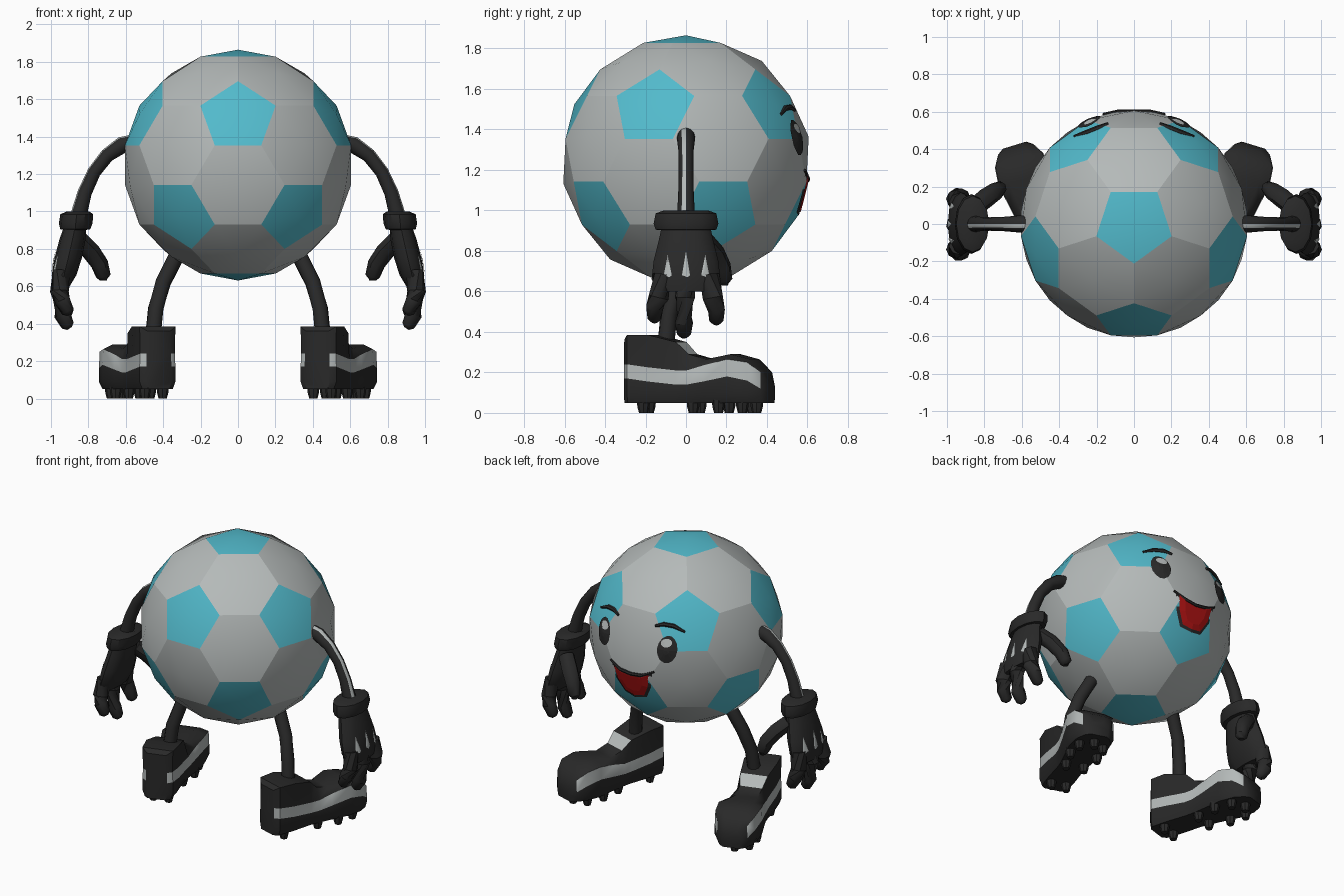
import bpy, bmesh, math
from mathutils import Vector
from mathutils.bvhtree import BVHTree

cube = bpy.data.objects.get("Cube")
if cube:
    bpy.data.objects.remove(cube, do_unlink=True)


def material(name, r, g, b):
    m = bpy.data.materials.new(name)
    m.use_nodes = True
    m.diffuse_color = (r, g, b, 1)
    m.node_tree.nodes["Principled BSDF"].inputs["Base Color"].default_value = (r, g, b, 1)
    return m


GREY = material("light grey", .46, .49, .485)
TEAL = material("teal", .085, .49, .6)
BLACK = material("soft black", .022, .022, .022)
RED = material("mouth red", .4, .006, .006)


def finish(bm, name, mats, mirror=False, angle=None):
    """Turn a bmesh into an object, optionally mirrored to the other side."""
    me = bpy.data.meshes.new(name)
    bm.to_mesh(me)
    bm.free()
    for m in mats:
        me.materials.append(m)
    if angle:
        me.shade_smooth()
        me.set_sharp_from_angle(angle=math.radians(angle))
    ob = bpy.data.objects.new(name, me)
    bpy.context.collection.objects.link(ob)
    if mirror:
        mod = ob.modifiers.new("mirror", "MIRROR")
        mod.use_mirror_merge = False
    return ob


def loft(bm, rings, rule=lambda i, j: 0):
    """Skin a row of equal rings and cap both ends."""
    rows = [[bm.verts.new(p) for p in ring] for ring in rings]
    n = len(rows[0])
    new = []
    for i in range(len(rows) - 1):
        a, b = rows[i], rows[i + 1]
        for j in range(n):
            k = (j + 1) % n
            f = bm.faces.new((a[j], a[k], b[k], b[j]))
            f.material_index = rule(i, j)
            new.append(f)
    new += [bm.faces.new(rows[0][::-1]), bm.faces.new(rows[-1])]
    bmesh.ops.recalc_face_normals(bm, faces=new)


def tube(bm, path, radii, sides=8, rule=lambda i, j: 0):
    """Round tube along a path with a radius at each point."""
    pts = [Vector(p) for p in path]
    rings = []
    for i, p in enumerate(pts):
        tangent = pts[min(i + 1, len(pts) - 1)] - pts[max(i - 1, 0)]
        q = tangent.to_track_quat('Z', 'Y')
        rings.append([p + q @ Vector((math.cos(a), math.sin(a), 0)) * radii[i]
                      for a in (math.tau * k / sides for k in range(sides))])
    loft(bm, rings, rule)


def ellipse(z, cx, rx, ry, n=12):
    return [(cx + rx * math.cos(math.tau * k / n), ry * math.sin(math.tau * k / n), z)
            for k in range(n)]


def project(tree, u, v, axis, lift):
    """Drop a point onto a surface, looking along -y or -x."""
    if axis == 'Y':
        start, way = Vector((u, 2, v)), Vector((0, -1, 0))
    else:
        start, way = Vector((2, u, v)), Vector((-1, 0, 0))
    hit = tree.ray_cast(start, way)[0]
    return hit - way * lift


def decal(bm, tree, outline, axis, lift, scale=1):
    """Thin plate that follows the surface under its outline."""
    c = sum((Vector(p) for p in outline), Vector((0, 0))) / len(outline)
    rows = []
    for s in (1, .66, .33):
        ring = [c + (Vector(p) - c) * s * scale for p in outline]
        rows.append([bm.verts.new(project(tree, p.x, p.y, axis, lift)) for p in ring])
    mid = bm.verts.new(project(tree, c.x, c.y, axis, lift))
    n = len(outline)
    faces = []
    for j in range(n):
        k = (j + 1) % n
        for a, b in zip(rows, rows[1:]):
            faces.append(bm.faces.new((a[j], a[k], b[k], b[j])))
        faces.append(bm.faces.new((rows[-1][j], rows[-1][k], mid)))
    out = Vector((0, 1, 0)) if axis == 'Y' else Vector((1, 0, 0))
    for f in faces:
        f.normal_update()
        if f.normal.dot(out) < 0:
            f.normal_flip()


def oval(x, z, rx, rz, n=14):
    return [(x + rx * math.cos(math.tau * k / n), z + rz * math.sin(math.tau * k / n))
            for k in range(n)]


# Ball: truncated icosahedron with domed panels and crisp seams
R, CENTRE = .617, Vector((0, 0, 1.248))
bm = bmesh.new()
bmesh.ops.create_icosphere(bm, subdivisions=1, radius=1)
solid = [(v.co.copy(), [e.other_vert(v).co.copy() for e in v.link_edges]) for v in bm.verts]
bm.clear()
for co, around in solid:
    for other in around:
        bm.verts.new(co.lerp(other, 1 / 3))
hull = bmesh.ops.convex_hull(bm, input=bm.verts[:])
bmesh.ops.dissolve_limit(bm, angle_limit=.02, verts=bm.verts[:], edges=bm.edges[:])
for e in bm.edges:
    e.smooth = False
pentagons = [f for f in bm.faces if len(f.verts) == 5]
hexagons = [f for f in bm.faces if len(f.verts) == 6]
for group, index in ((pentagons, 1), (hexagons, 0)):
    for f in bmesh.ops.poke(bm, faces=group)["faces"]:
        f.material_index = index
for v in bm.verts:
    d = v.co.normalized() * R
    v.co = CENTRE + Vector((d.y, -d.x, d.z))
for f in bm.faces:
    f.smooth = True
bm.normal_update()
ball_tree = BVHTree.FromBMesh(bm)
finish(bm, "ball_body", [GREY, TEAL])

# Eyes with a light glint
bm = bmesh.new()
decal(bm, ball_tree, oval(.24, 1.36, .06, .088), 'Y', .008)
finish(bm, "eyes", [BLACK], True)
bm = bmesh.new()
decal(bm, ball_tree, oval(.235, 1.405, .034, .026), 'Y', .013)
finish(bm, "eye_glints", [GREY], True)

# Brows
bm = bmesh.new()
brow = [(.14, 1.495), (.19, 1.51), (.25, 1.505), (.32, 1.475)]
tube(bm, [project(ball_tree, x, z, 'Y', .004) for x, z in brow], [.008, .014, .014, .007], 6)
finish(bm, "brows", [BLACK], True, 50)

# Open smiling mouth with dark rim and upper lip
half = [(0, 1.14), (.08, 1.15), (.14, 1.18), (.12, 1.08), (.075, 1.0), (0, .985)]
mouth = half + [(-x, z) for x, z in half[-2:0:-1]]
bm = bmesh.new()
decal(bm, ball_tree, mouth, 'Y', .005, 1.1)
finish(bm, "mouth_rim", [BLACK])
bm = bmesh.new()
decal(bm, ball_tree, mouth, 'Y', .01, .95)
finish(bm, "mouth", [RED])
bm = bmesh.new()
lip = [(-.165, 1.2), (-.08, 1.16), (0, 1.15), (.08, 1.16), (.165, 1.2)]
tube(bm, [project(ball_tree, x, z, 'Y', .006) for x, z in lip], [.007, .011, .011, .011, .007], 6)
finish(bm, "upper_lip", [BLACK], angle=50)

# Arms with a pale line along the back
bm = bmesh.new()
tube(bm, [(.54, 0, 1.37), (.62, 0, 1.355), (.70, 0, 1.3), (.77, 0, 1.21), (.82, 0, 1.1), (.855, 0, .97)],
     [.045, .045, .038, .036, .038, .044], 12, lambda i, j: int(j == 3))
finish(bm, "arms", [BLACK, GREY], True, 40)

# Legs
bm = bmesh.new()
tube(bm, [(.27, 0, .85), (.33, -.02, .76), (.4, -.05, .62), (.44, -.085, .48), (.455, -.1, .33)], [.042] * 5, 10)
finish(bm, "legs", [BLACK], True, 40)

# Gloves: cuff, palm, three fingers and a thumb
bm = bmesh.new()
loft(bm, [ellipse(*s) for s in ((1.0, .855, .06, .11), (.985, .862, .088, .15), (.935, .868, .09, .16),
                                (.905, .87, .08, .15), (.9, .87, .05, .1))])
finish(bm, "glove_cuffs", [BLACK], True, 35)
bm = bmesh.new()
loft(bm, [ellipse(*s) for s in ((.92, .87, .06, .12), (.85, .885, .07, .135), (.75, .908, .073, .16),
                                (.66, .93, .066, .17), (.6, .945, .045, .14))])
bm.normal_update()
palm_tree = BVHTree.FromBMesh(bm)
for y0, y1, drop in ((-.115, -.155, .45), (0, -.01, .375), (.115, .15, .44)):
    tube(bm, [(.94, y0, .68), (.955, (y0 + y1) / 2, .57), (.938, y1, drop + .07),
              (.91, y1, drop + .015), (.9, y1, drop)], [.05, .05, .045, .035, .015])
tube(bm, [(.85, .09, .85), (.79, .14, .79), (.74, .175, .72), (.72, .19, .655), (.72, .19, .63)],
     [.05, .052, .048, .04, .018])
finish(bm, "gloves", [BLACK], True, 45)

# Pale knuckle marks on the back of each glove
bm = bmesh.new()
for y, top in ((-.09, .78), (0, .8), (.095, .78)):
    decal(bm, palm_tree, [(y, top), (y + .02, .68), (y + .008, .67), (y - .02, .68)], 'X', .005)
finish(bm, "knuckle_marks", [GREY], True)

# Boots: lofted along the foot, with a wavy pale band, turned outward
TURN = math.radians(17)


def foot(x, y, z):
    return (.48 + x * math.cos(TURN) + y * math.sin(TURN),
            -.1 + y * math.cos(TURN) - x * math.sin(TURN), z)


def boot_ring(y, w, low, high, top, taper):
    side = [(.85 * w, .05), (w, .09), (w, low), (.97 * w, high), (taper * w, top)]
    return [foot(x, y, z) for x, z in side] + [foot(-x, y, z) for x, z in side[::-1]]


sections = [(-.195, .07, .17, .24, .36, .9), (-.17, .1, .17, .24, .385, 1), (-.06, .105, .155, .225, .385, 1.05),
            (.08, .1, .14, .21, .35, .9), (.14, .105, .14, .21, .29, .7), (.23, .12, .155, .235, .265, .6),
            (.36, .145, .18, .265, .29, .6), (.46, .135, .16, .25, .265, .55), (.52, .1, .12, .2, .21, .5),
            (.545, .065, .1, .13, .15, .5)]
bm = bmesh.new()
loft(bm, [boot_ring(*s) for s in sections],
     lambda i, j: int((j in (2, 6) and i < 8) or (j == 4 and i == 3)))
finish(bm, "boots", [BLACK, GREY], True, 40)

# Studs under the soles
bm = bmesh.new()
for x, y in ((.05, -.1), (-.05, -.1), (.06, .16), (-.06, .16), (.09, .3), (-.09, .3),
             (.08, .42), (-.08, .42), (0, .47)):
    tube(bm, [foot(x, y, .07), foot(x, y, .03), foot(x, y, 0)], [.034, .03, .022])
finish(bm, "studs", [BLACK], True, 40)
